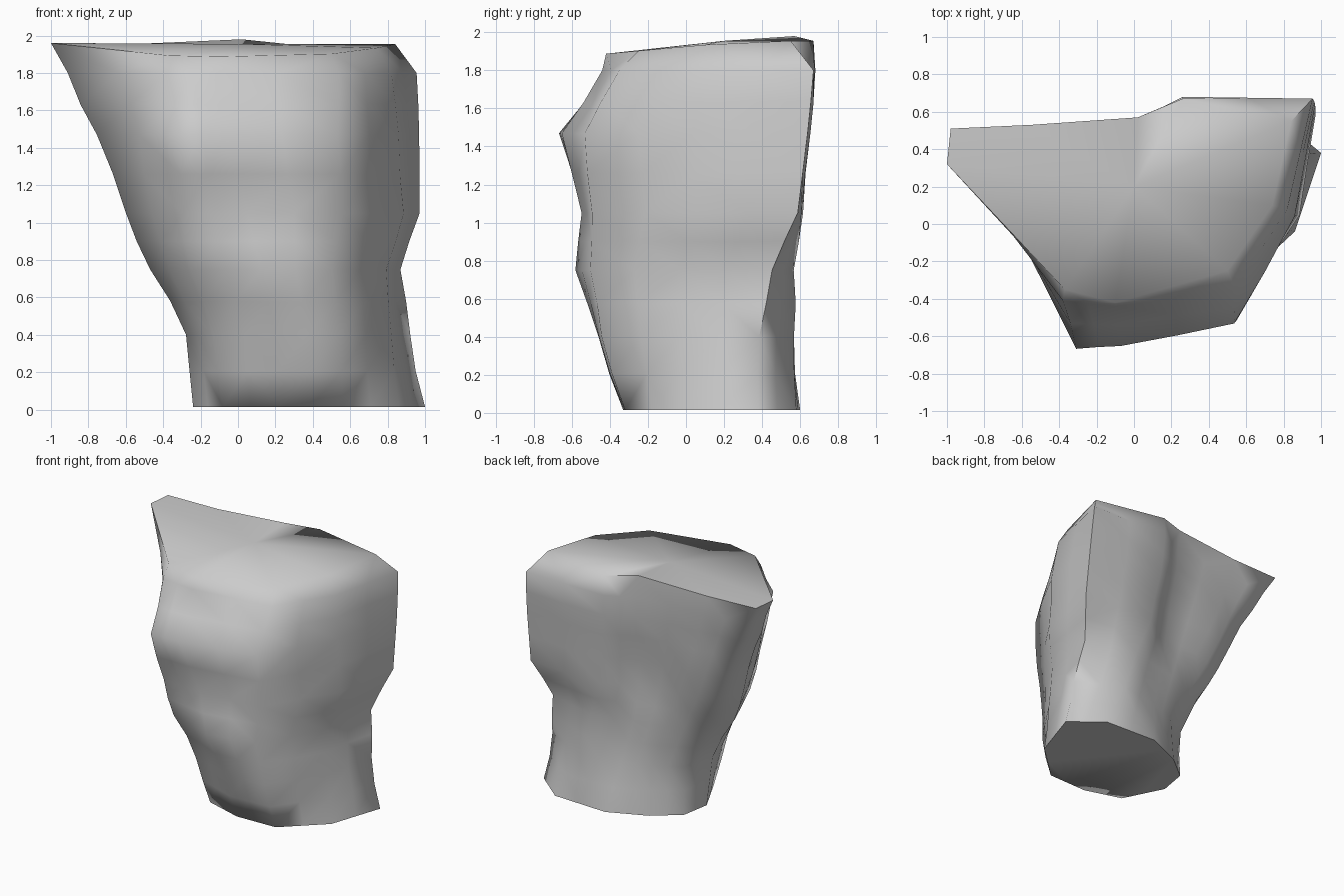
import bpy, bmesh, math
from mathutils import Vector, noise

if "Cube" in bpy.data.objects:
    bpy.data.objects.remove(bpy.data.objects["Cube"])

# Cross-sections from foot to crown: left, front-left, front, front-right,
# right, back-right, back, back notch, back-left, left-back
heights = [0.015, 0.4, 0.75, 1.05, 1.47, 1.8, 1.94]
sections = [
    [(-.24, .08), (-.08, -.24), (.22, -.33), (.56, -.32), (.86, -.04),
     (1.0, .38), (.76, .58), (.30, .60), (0, .47), (-.20, .31)],
    [(-.28, .06), (-.13, -.34), (.20, -.46), (.54, -.44), (.83, -.04),
     (.91, .38), (.57, .57), (.22, .51), (0, .44), (-.21, .31)],
    [(-.47, .06), (-.25, -.45), (.12, -.58), (.50, -.50), (.80, -.03),
     (.865, .45), (.45, .57), (.13, .47), (-.12, .43), (-.37, .32)],
    [(-.61, .12), (-.30, -.52), (.05, -.55), (.55, -.49), (.88, .05),
     (.975, .59), (.35, .61), (.08, .47), (-.25, .45), (-.53, .37)],
    [(-.75, .20), (-.31, -.67), (-.07, -.66), (.54, -.54), (.86, .04),
     (.97, .64), (.28, .66), (.06, .53), (-.42, .49), (-.70, .42)],
    [(-.91, .28), (-.38, -.41), (-.10, -.44), (.54, -.35), (.82, .08),
     (.955, .67), (.26, .68), (.04, .57), (-.52, .53), (-.88, .49)],
    [(-1.0, .32), (-.37, -.35), (-.10, -.42), (.50, -.25), (.74, .10),
     (.84, .55), (.26, .67), (.02, .57), (-.55, .53), (-.98, .51)],
]

# Rock body: skin the sections, then close the foot and crown
bm = bmesh.new()
rings = []
for h, pts in zip(heights, sections):
    ring = []
    for x, y in pts:
        z = h
        if h > 1.9:
            z = 1.96 if x < -.9 else min(1.955, 1.925 + 0.09 * y)
        ring.append(bm.verts.new((x, y, z)))
    rings.append(ring)
n = len(sections[0])
for lo, hi in zip(rings, rings[1:]):
    for i in range(n):
        j = (i + 1) % n
        bm.faces.new((lo[i], lo[j], hi[j], hi[i]))
bm.faces.new(list(reversed(rings[0])))
crown = bm.verts.new((0, .2, 1.955))
for i in range(n):
    bm.faces.new((rings[-1][i], rings[-1][(i + 1) % n], crown))
rings[-1][7].co.z = 1.98

# Split the sides once and roughen the weathered faces
side_edges = [e for e in bm.edges if all(v.co.z < 1.85 for v in e.verts)]
bmesh.ops.subdivide_edges(bm, edges=side_edges, cuts=1, use_grid_fill=True)
bm.normal_update()
for v in bm.verts:
    if 0.1 < v.co.z < 1.75:
        v.co += v.normal * 0.022 * noise.noise(v.co * 3.0 + Vector((4.2, 1.3, 7.7)))
bmesh.ops.triangulate(bm, faces=bm.faces[:])
bmesh.ops.recalc_face_normals(bm, faces=bm.faces[:])

mesh = bpy.data.meshes.new("rock")
bm.to_mesh(mesh)
bm.free()
rock = bpy.data.objects.new("rock", mesh)
bpy.context.collection.objects.link(rock)

# Smooth shading with sharp rims
bpy.context.view_layer.objects.active = rock
rock.select_set(True)
bpy.ops.object.shade_smooth_by_angle(angle=math.radians(75))
